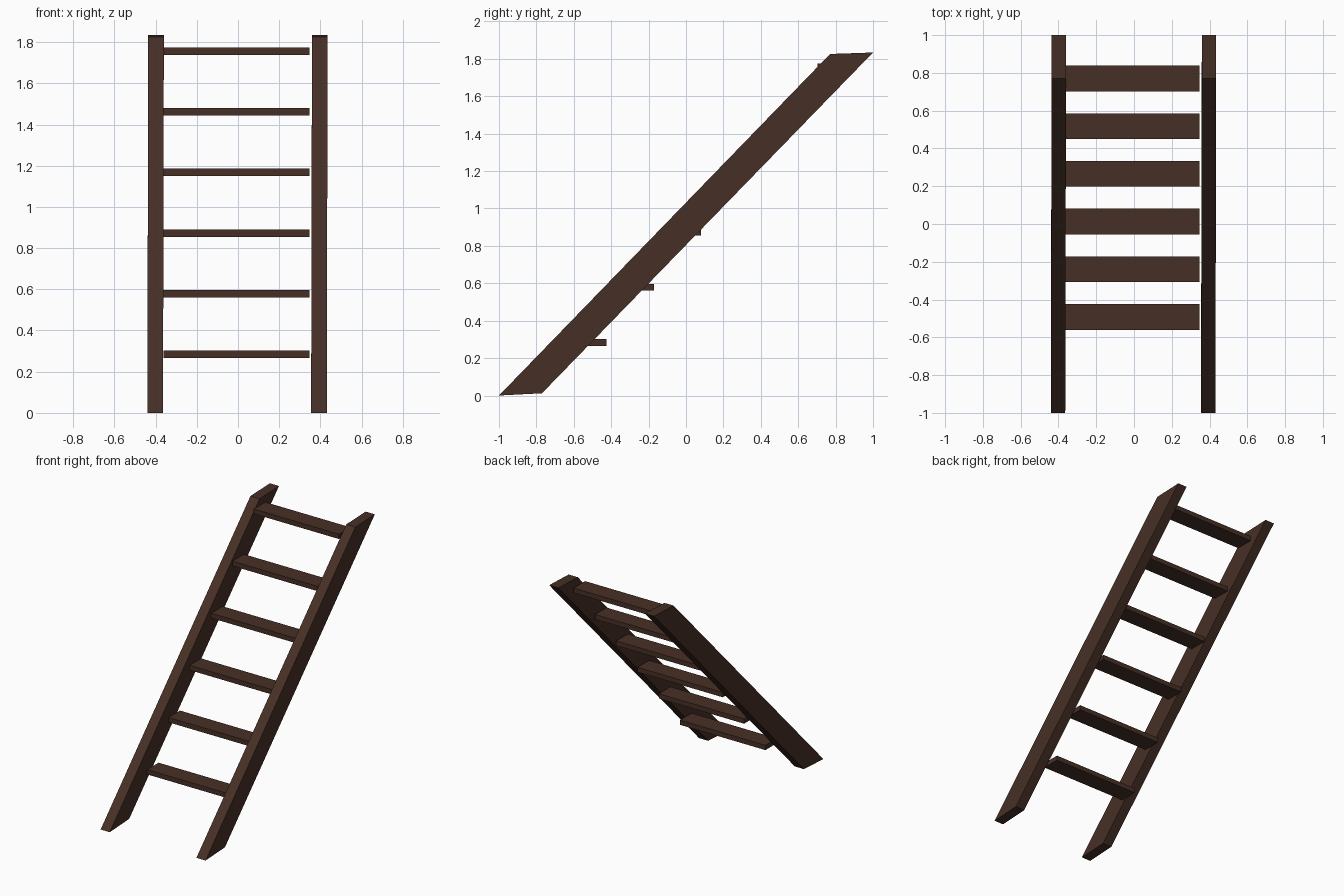
import bpy

if "Cube" in bpy.data.objects:
    bpy.data.objects.remove(bpy.data.objects["Cube"])

wood = bpy.data.materials.new("dark_brown_wood")
wood.diffuse_color = (0.062, 0.029, 0.019, 1)
wood.use_nodes = True
wood.node_tree.nodes["Principled BSDF"].inputs["Base Color"].default_value = wood.diffuse_color


def prism(name, x0, x1, profile, lean=(0, 0, 0, 0)):
    """Extrude a four-point (y, z) profile along x; lean shifts each corner in x."""
    verts = [(x + d, y, z) for x in (x0, x1) for (y, z), d in zip(profile, lean)]
    faces = [(3, 2, 1, 0), (4, 5, 6, 7)]
    faces += [(i, (i + 1) % 4, (i + 1) % 4 + 4, i + 4) for i in range(4)]
    mesh = bpy.data.meshes.new(name)
    mesh.from_pydata(verts, [], faces)
    mesh.materials.append(wood)
    ob = bpy.data.objects.new(name, mesh)
    bpy.context.collection.objects.link(ob)
    return ob


# Sloping side rails, leaning very slightly sideways
rail = [(-1.0, 0.0), (-0.77, 0.012), (1.0, 1.834), (0.77, 1.826)]
lean = (-0.002, -0.002, 0.002, 0.002)
prism("left_rail", -0.438, -0.362, rail, lean)
prism("right_rail", 0.357, 0.433, rail, lean)

# Flat treads
for i in range(6):
    y, z = -0.492 + 0.2525 * i, 0.284 + 0.2945 * i
    hy, hz = 0.068, 0.018
    tread = [(y - hy, z - hz), (y + hy, z - hz), (y + hy, z + hz), (y - hy, z + hz)]
    prism(f"tread_{i + 1}", -0.362, 0.346, tread)
